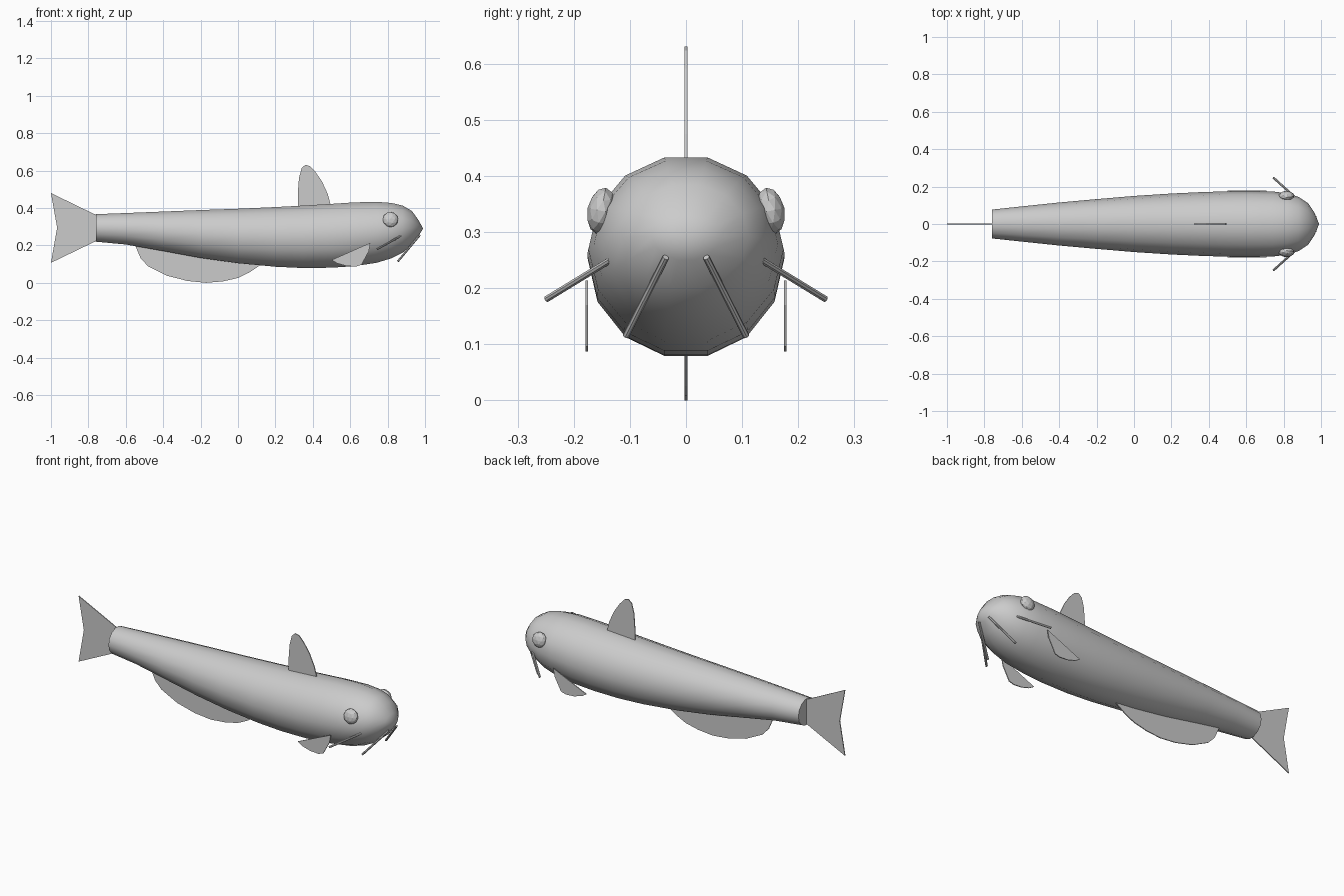
import bpy, bmesh, math
from mathutils import Vector

if "Cube" in bpy.data.objects:
    bpy.data.objects.remove(bpy.data.objects["Cube"])


def finish(bm, name, smooth=False):
    bmesh.ops.recalc_face_normals(bm, faces=bm.faces)
    mesh = bpy.data.meshes.new(name)
    bm.to_mesh(mesh)
    bm.free()
    ob = bpy.data.objects.new(name, mesh)
    bpy.context.collection.objects.link(ob)
    if smooth:
        bpy.ops.object.select_all(action='DESELECT')
        ob.select_set(True)
        bpy.context.view_layer.objects.active = ob
        bpy.ops.object.shade_smooth_by_angle(angle=math.radians(40))
    return ob


def fin(name, outline, y=0, thick=0.005):
    bm = bmesh.new()
    face = bm.faces.new([bm.verts.new((x, y - thick / 2, z)) for x, z in outline])
    new = bmesh.ops.extrude_face_region(bm, geom=[face])['geom']
    bmesh.ops.translate(bm, vec=(0, thick, 0),
                        verts=[v for v in new if isinstance(v, bmesh.types.BMVert)])
    return finish(bm, name)


def barbel(name, a, b, r=0.006):
    a, b = Vector(a), Vector(b)
    bm = bmesh.new()
    bmesh.ops.create_cone(bm, cap_ends=True, segments=8, radius1=r, radius2=r,
                          depth=(b - a).length)
    bm.transform((b - a).to_track_quat('Z', 'Y').to_matrix().to_4x4())
    bmesh.ops.translate(bm, vec=(a + b) / 2, verts=bm.verts)
    return finish(bm, name, True)


def ball(name, centre, radii, tilt=0):
    bm = bmesh.new()
    bmesh.ops.create_icosphere(bm, subdivisions=2, radius=1)
    ob = finish(bm, name)
    ob.location, ob.scale, ob.rotation_euler = centre, radii, (tilt, 0, 0)
    return ob


# Body: 14-sided rings (x, half width, top z, bottom z) closing on the snout tip
rings = [(-0.76, 0.077, 0.367, 0.220), (-0.60, 0.094, 0.373, 0.205),
         (-0.40, 0.115, 0.381, 0.170), (-0.20, 0.133, 0.389, 0.133),
         (0.0, 0.150, 0.396, 0.105), (0.20, 0.163, 0.405, 0.086),
         (0.35, 0.170, 0.413, 0.079), (0.50, 0.175, 0.422, 0.081),
         (0.62, 0.176, 0.430, 0.089), (0.74, 0.174, 0.433, 0.107),
         (0.82, 0.164, 0.427, 0.131), (0.88, 0.145, 0.413, 0.161),
         (0.93, 0.112, 0.384, 0.202), (0.965, 0.060, 0.335, 0.250)]
N = 14
bm = bmesh.new()
loops = []
for x, w, top, bot in rings:
    h = (top - bot) / 2 / math.cos(math.pi / N)
    loops.append([bm.verts.new((x, w * math.sin((i + .5) * math.tau / N),
                                (top + bot) / 2 + h * math.cos((i + .5) * math.tau / N)))
                  for i in range(N)])
for a, b in zip(loops, loops[1:]):
    for i in range(N):
        j = (i + 1) % N
        bm.faces.new((a[i], a[j], b[j], b[i]))
tip = bm.verts.new((0.99, 0, 0.29))
for i in range(N):
    bm.faces.new((loops[-1][i], loops[-1][(i + 1) % N], tip))
bm.faces.new(loops[0])
finish(bm, "body", True)

# Centre-line fins
fin("tail_fin", [(-0.75, 0.362), (-0.77, 0.368), (-1, 0.48), (-0.967, 0.295),
                 (-1, 0.107), (-0.77, 0.218), (-0.75, 0.225)])
fin("dorsal_fin", [(0.32, 0.38), (0.32, 0.48), (0.326, 0.56), (0.34, 0.613), (0.36, 0.631),
                   (0.385, 0.624), (0.415, 0.592), (0.45, 0.54), (0.48, 0.475), (0.50, 0.40)])
fin("belly_fin", [(-0.55, 0.20), (-0.52, 0.13), (-0.48, 0.088), (-0.38, 0.038),
                  (-0.27, 0.01), (-0.17, 0.0), (-0.08, 0.008), (0.0, 0.026),
                  (0.06, 0.055), (0.12, 0.095), (0.05, 0.15), (-0.5, 0.24)])

# Paired parts
for s, side in ((-1, "right"), (1, "left")):
    fin("pectoral_fin_" + side, [(0.708, 0.214), (0.50, 0.122), (0.53, 0.104), (0.58, 0.09),
                                 (0.63, 0.087), (0.66, 0.096), (0.70, 0.17)], s * 0.177)
    ball("eye_" + side, (0.815, s * 0.151, 0.338), (0.042, 0.025, 0.042), s * 0.2)
    ball("nostril_" + side, (0.95, s * 0.057, 0.305), (0.006, 0.003, 0.005))
    barbel("cheek_barbel_" + side, (0.87, s * 0.135, 0.25), (0.745, s * 0.248, 0.181))
    barbel("chin_barbel_" + side, (0.972, s * 0.036, 0.255), (0.855, s * 0.107, 0.115))
